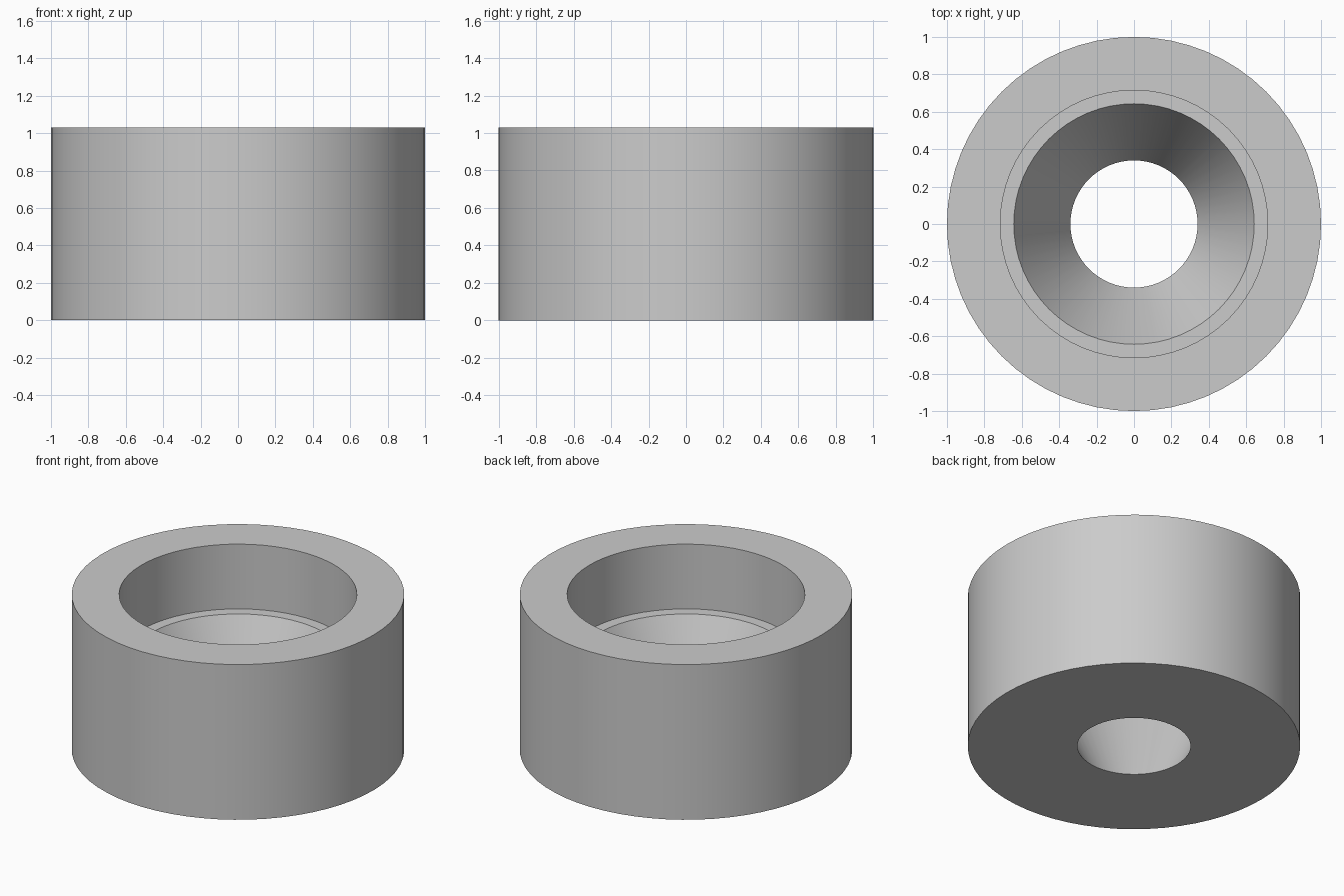
import bpy
import bmesh
import math

cube = bpy.data.objects.get("Cube")
if cube:
    bpy.data.objects.remove(cube, do_unlink=True)

SEGMENTS = 64

# Single plain grey material
grey = bpy.data.materials.new("plain_grey")
grey.use_nodes = True
colour = (0.6, 0.6, 0.6, 1.0)
grey.diffuse_color = colour
grey.node_tree.nodes["Principled BSDF"].inputs["Base Color"].default_value = colour


def lathe(name, profile, material):
    """Revolve a closed (radius, z) profile about the z axis."""
    bm = bmesh.new()
    rings = []
    for r, z in profile:
        angles = [2 * math.pi * i / SEGMENTS for i in range(SEGMENTS)]
        rings.append([bm.verts.new((r * math.cos(a), r * math.sin(a), z)) for a in angles])
    for k, ring in enumerate(rings):
        following = rings[(k + 1) % len(rings)]
        for i in range(SEGMENTS):
            j = (i + 1) % SEGMENTS
            bm.faces.new((ring[i], ring[j], following[j], following[i]))
    bmesh.ops.recalc_face_normals(bm, faces=bm.faces)
    mesh = bpy.data.meshes.new(name)
    bm.to_mesh(mesh)
    bm.free()
    mesh.materials.append(material)
    obj = bpy.data.objects.new(name, mesh)
    bpy.context.collection.objects.link(obj)
    bpy.ops.object.select_all(action="DESELECT")
    obj.select_set(True)
    bpy.context.view_layer.objects.active = obj
    bpy.ops.object.shade_smooth_by_angle(angle=math.radians(30))
    return obj


# Collar: outer wall, rim, straight bore, narrow ledge, tapered hole
lathe("stepped_collar", [
    (1.0, 0.0),
    (1.0, 1.03),
    (0.715, 1.03),
    (0.715, 0.60),
    (0.643, 0.60),
    (0.34, 0.0),
], grey)
